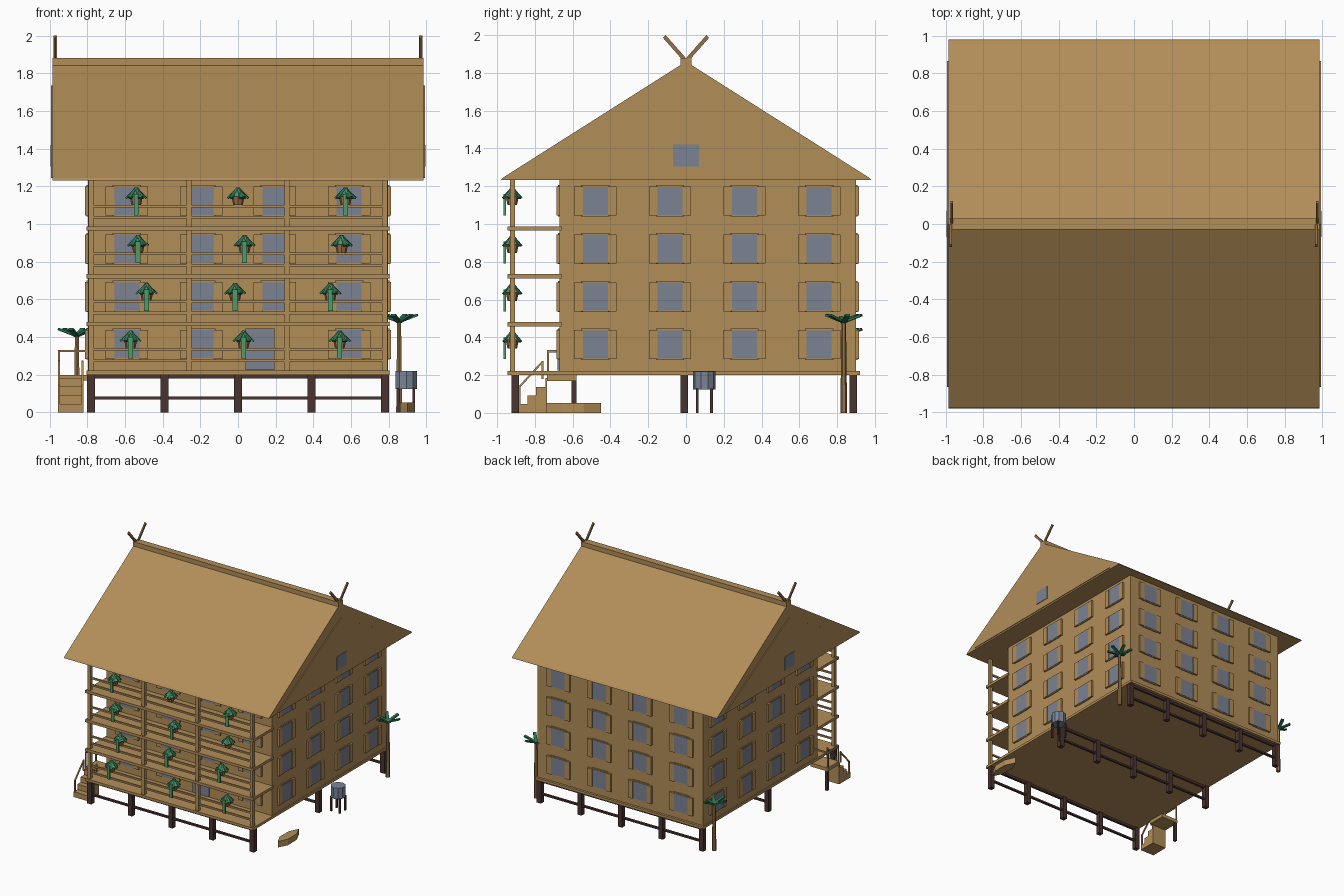
import bpy, bmesh, math
from mathutils import Vector, Matrix

if "Cube" in bpy.data.objects:
    bpy.data.objects.remove(bpy.data.objects["Cube"])


def material(name, *rgb):
    m = bpy.data.materials.new(name)
    lin = [(c / 255 / 12.92) if c < 10 else ((c / 255 + 0.055) / 1.055) ** 2.4 for c in rgb]
    m.diffuse_color = (*lin, 1)
    m.use_nodes = True
    m.node_tree.nodes["Principled BSDF"].inputs["Base Color"].default_value = m.diffuse_color
    return m


TAN = material("tan wood", 178, 141, 88)
DARK = material("dark wood", 74, 52, 48)
GLASS = material("grey glass", 124, 130, 146)
METAL = material("grey metal", 122, 132, 150)
LEAF = material("leaf green", 80, 155, 104)
DEEP = material("deep green", 44, 116, 84)
POT = material("clay brown", 160, 112, 70)
TRUNK = material("trunk brown", 148, 113, 70)


class Part:
    """Collects simple solids into one named object."""

    def __init__(self, name, mat):
        self.name, self.mat, self.bm = name, mat, bmesh.new()

    def box(self, x0, x1, y0, y1, z0, z1):
        mat = Matrix.Translation(((x0 + x1) / 2, (y0 + y1) / 2, (z0 + z1) / 2))
        mat = mat @ Matrix.Diagonal((x1 - x0, y1 - y0, z1 - z0, 1))
        bmesh.ops.create_cube(self.bm, size=1, matrix=mat)

    def bar(self, a, b, w, h):
        a, b = Vector(a), Vector(b)
        d = b - a
        mat = Matrix.Translation((a + b) / 2) @ d.to_track_quat('Z', 'Y').to_matrix().to_4x4()
        bmesh.ops.create_cube(self.bm, size=1, matrix=mat @ Matrix.Diagonal((w, h, d.length, 1)))

    def cone(self, x, y, z0, z1, r0, r1, n=8):
        bmesh.ops.create_cone(self.bm, cap_ends=True, segments=n, radius1=r0, radius2=r1,
                              depth=z1 - z0, matrix=Matrix.Translation((x, y, (z0 + z1) / 2)))

    def prism(self, pts, offset):
        vs = [self.bm.verts.new(p) for p in pts]
        f = self.bm.faces.new(vs)
        ext = bmesh.ops.extrude_face_region(self.bm, geom=[f], use_keep_orig=True)
        new = [v for v in ext['geom'] if isinstance(v, bmesh.types.BMVert)]
        bmesh.ops.translate(self.bm, verts=new, vec=offset)

    def done(self):
        bmesh.ops.recalc_face_normals(self.bm, faces=self.bm.faces)
        me = bpy.data.meshes.new(self.name)
        self.bm.to_mesh(me)
        self.bm.free()
        me.materials.append(self.mat)
        bpy.context.collection.objects.link(bpy.data.objects.new(self.name, me))


FLOORS = [0.22, 0.473, 0.727, 0.98]

# Main block, ground floor slab and veranda decks
walls = Part("walls", TAN)
walls.box(-0.795, 0.795, -0.67, 0.9, 0.21, 1.24)
walls.done()
decks = Part("floor_decks", TAN)
decks.box(-0.805, 0.805, -0.945, 0.92, 0.2, 0.222)
for z in FLOORS[1:]:
    decks.box(-0.805, 0.805, -0.945, -0.66, z - 0.015, z + 0.008)
decks.done()

# Veranda posts and rails
veranda = Part("veranda_posts_and_rails", TAN)
for x in (-0.78, -0.26, 0.26, 0.78):
    veranda.box(x - 0.014, x + 0.014, -0.932, -0.904, 0.22, 1.24)
for z in FLOORS:
    for dz in (0.055, 0.115):
        veranda.box(-0.78, 0.78, -0.925, -0.911, z + dz - 0.007, z + dz + 0.007)
veranda.done()

# Stilts and tie beams
stilts = Part("stilts", DARK)
for y in (-0.905, -0.01, 0.885):
    for x in (-0.78, -0.39, 0, 0.39, 0.78):
        stilts.box(x - 0.02, x + 0.02, y - 0.02, y + 0.02, 0, 0.2)
    stilts.box(-0.78, 0.78, y - 0.01, y + 0.01, 0.07, 0.085)
    stilts.box(-0.78, 0.78, y - 0.01, y + 0.01, 0.18, 0.2)
stilts.done()

# Windows: frame, pane and two shutters on all four walls
frames = Part("window_frames_and_shutters", TAN)
panes = Part("window_panes", GLASS)


def wall_box(part, wall, u0, u1, z0, z1, out):
    """Box on a wall: u runs along the wall, out is the outward thickness."""
    axis, pos, sign = wall
    d0, d1 = sorted((pos - 0.005 * sign, pos + out * sign))
    if axis == 'x':
        part.box(d0, d1, u0, u1, z0, z1)
    else:
        part.box(u0, u1, d0, d1, z0, z1)


def window(wall, u, floor):
    z0, z1 = floor + 0.068, floor + 0.22
    wall_box(frames, wall, u - 0.075, u + 0.075, z0 - 0.008, z1 + 0.006, 0.008)
    wall_box(panes, wall, u - 0.066, u + 0.066, z0, z1 - 0.003, 0.011)
    for s in (-1, 1):
        a, b = sorted((u + s * 0.066, u + s * 0.112))
        wall_box(frames, wall, a, b, z0 - 0.004, z1 - 0.002, 0.016)


FRONT, BACK = ('y', -0.67, -1), ('y', 0.9, 1)
for i, z in enumerate(FLOORS):
    for u in (-0.59, -0.195, 0.195, 0.59):
        if not (i == 0 and u == 0.195):
            window(FRONT, u, z)
        window(BACK, u, z)
    for u in (-0.48, -0.085, 0.31, 0.705):
        window(('x', 0.795, 1), u, z)
        window(('x', -0.795, -1), u, z)
for s in (-1, 1):
    wall_box(panes, ('x', s * 0.985, s), -0.068, 0.068, 1.305, 1.42, 0.011)
frames.done()
panes.done()
door = Part("door", GLASS)
wall_box(door, FRONT, 0.04, 0.195, 0.225, 0.445, 0.009)
door.done()

# Roof, gable panels, ridge cap and crossed finials
roof = Part("roof", TAN)
roof.prism([(-0.985, y, z) for y, z in
            ((-0.98, 1.232), (0.98, 1.232), (0.97, 1.245), (0, 1.86), (-0.97, 1.245))], (1.97, 0, 0))
roof.done()
gable = Part("gable_panels", TAN)
for s in (-1, 1):
    gable.prism([(s * 0.98, -0.865, 1.245), (s * 0.98, 0.865, 1.245), (s * 0.98, 0, 1.735)],
                (s * 0.011, 0, 0))
gable.done()
ridge = Part("ridge_cap", TAN)
ridge.box(-0.985, 0.985, -0.03, 0.03, 1.835, 1.88)
ridge.done()
finials = Part("roof_finials", TRUNK)
for x in (-0.97, 0.97):
    for s in (-1, 1):
        finials.bar((x + s * 0.003, -s * 0.02, 1.84), (x + s * 0.003, s * 0.115, 1.993), 0.012, 0.02)
finials.done()

# Side stairs with landing and handrails
stairs = Part("stairs", TAN)
for i, y in enumerate((-0.89, -0.84, -0.795, -0.745)):
    stairs.box(-0.955, -0.82, y, -0.735, 0.046 * i, 0.046 * (i + 1))
stairs.box(-0.955, -0.79, -0.737, -0.58, 0.17, 0.2)
for x in (-0.95, -0.825):
    stairs.bar((x, -0.88, 0.14), (x, -0.76, 0.27), 0.01, 0.01)
    stairs.box(x - 0.005, x + 0.005, -0.885, -0.875, 0.04, 0.145)
    stairs.box(x - 0.005, x + 0.005, -0.765, -0.755, 0.18, 0.275)
for y in (-0.73, -0.59):
    stairs.box(-0.955, -0.945, y - 0.005, y + 0.005, 0.2, 0.33)
stairs.box(-0.955, -0.945, -0.735, -0.585, 0.32, 0.332)
stairs.box(-0.955, -0.8, -0.595, -0.585, 0.32, 0.332)
stairs.done()
support = Part("landing_post", DARK)
support.box(-0.95, -0.926, -0.605, -0.581, 0, 0.17)
support.done()

# Small boat
boat = Part("boat", TAN)
boat.prism([(0.9 + x, y, 0) for x, y in ((0, -0.74), (0.04, -0.66), (0.04, -0.54), (0, -0.45),
                                         (-0.04, -0.54), (-0.04, -0.66))], (0, 0, 0.052))
boat.done()

# Water tank on legs
tank = Part("water_tank", METAL)
tank.cone(0.893, 0.097, 0.125, 0.22, 0.06, 0.06, 10)
tank.done()
legs = Part("tank_legs", DARK)
for x in (0.853, 0.933):
    for y in (0.06, 0.135):
        legs.box(x - 0.007, x + 0.007, y - 0.007, y + 0.007, 0, 0.13)
legs.done()

# Palm trees
trunks = Part("palm_trunks", TRUNK)
fronds = Part("palm_fronds", DEEP)
for x, y, h in ((0.855, 0.835, 0.49), (-0.855, 0.835, 0.415)):
    trunks.cone(x, y, 0, h, 0.018, 0.012, 6)
    for i in range(6):
        a = i * math.pi / 3 + 0.2
        d = Vector((math.cos(a), math.sin(a), 0))
        c = Vector((x, y, h - 0.01))
        fronds.bar(c, c + d * 0.1 + Vector((0, 0, 0.038)), 0.026, 0.012)
trunks.done()
fronds.done()

# Hanging plants along the veranda
pots = Part("plant_pots", POT)
bush = Part("plant_leaves", LEAF)
sprigs = Part("plant_sprigs", DEEP)
PLANTS = [(-0.57, 0.03, 0.54), (-0.485, -0.015, 0.49), (-0.53, 0.035, 0.55), (-0.54, 0, 0.57)]
for i, (floor, xs) in enumerate(zip(FLOORS, PLANTS)):
    for j, x in enumerate(xs):
        y, z = -0.92, floor + 0.165
        pots.cone(x, y, z - 0.045, z + 0.01, 0.025, 0.037)
        bush.cone(x, y, z, z + 0.05, 0.048, 0.008, 7)
        for k in range(6):
            a = k * math.pi / 3 + i + j
            tip = (x + 0.055 * math.cos(a), y + 0.05 * math.sin(a), z - 0.008)
            sprigs.bar((x, y, z + 0.045), tip, 0.02, 0.01)
        if (i + j) % 4 != 0 or i == 0:
            bush.box(x - 0.013, x + 0.013, y - 0.045, y - 0.033, z - 0.1, z + 0.015)
for part in (pots, bush, sprigs):
    part.done()
